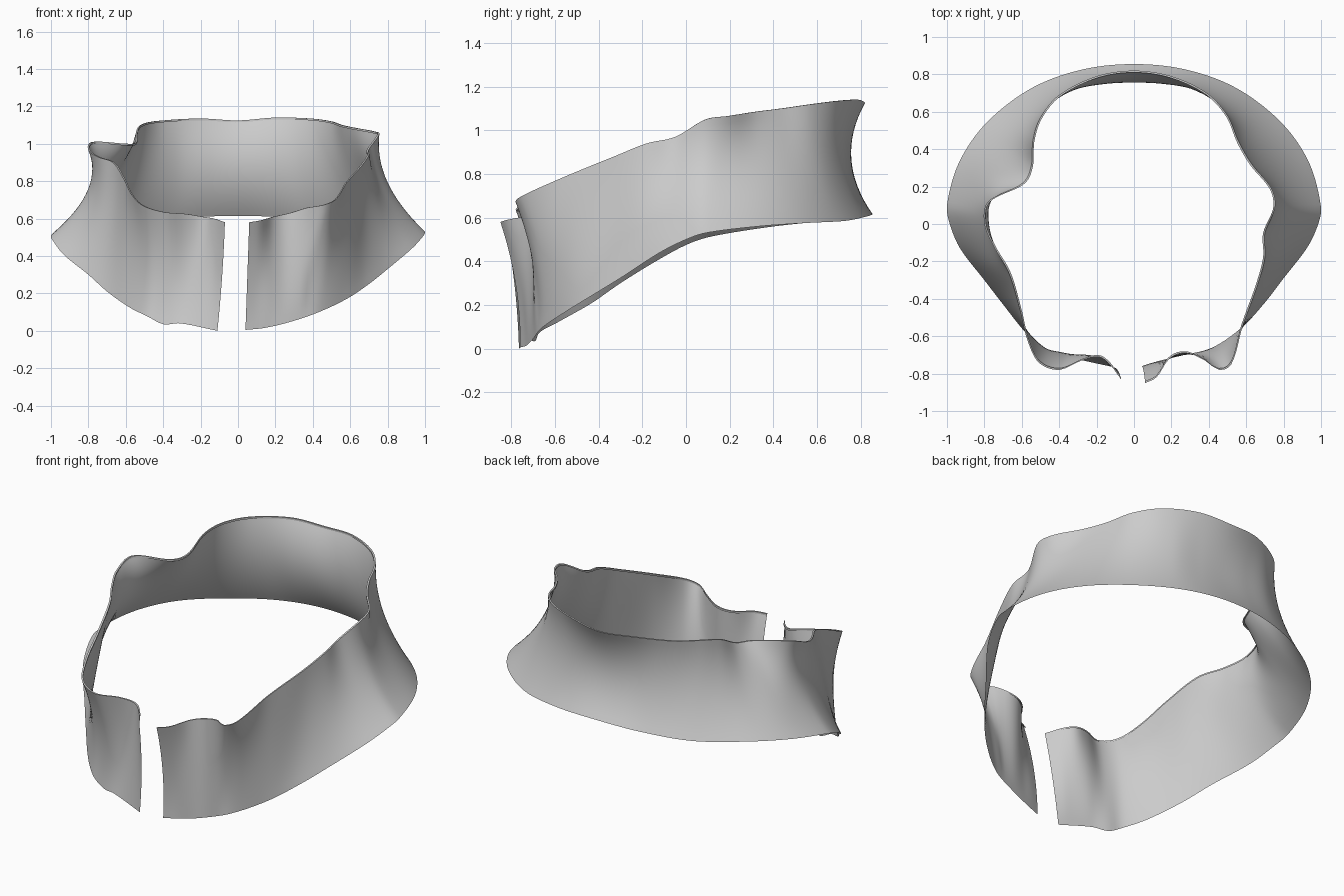
import bpy, math
from mathutils import Vector

# Upper edge, counter-clockwise seen from above: right of the gap, round the back, to the left of the gap
TOP = [
    (.06, -.85, .58), (.12, -.82, .59), (.19, -.72, .61), (.28, -.69, .63), (.38, -.73, .66),
    (.45, -.78, .67), (.52, -.75, .70), (.58, -.55, .79), (.66, -.33, .88), (.70, -.18, .94),
    (.70, -.05, .97), (.755, .09, 1.05), (.735, .19, 1.065), (.63, .32, 1.085), (.56, .44, 1.10),
    (.50, .58, 1.12), (.39, .70, 1.135), (.20, .79, 1.14), (0, .82, 1.125), (-.20, .79, 1.135),
    (-.40, .69, 1.125), (-.50, .57, 1.11), (-.54, .45, 1.08), (-.55, .31, 1.01), (-.60, .215, 1.0),
    (-.78, .12, 1.01), (-.80, 0, .965), (-.75, -.12, .93), (-.67, -.26, .90), (-.61, -.46, .81),
    (-.57, -.62, .73), (-.51, -.74, .67), (-.40, -.78, .635), (-.28, -.73, .625), (-.19, -.71, .61),
    (-.13, -.75, .60), (-.07, -.83, .58)]
# Right half of the waist line; the left half mirrors it (height is midway between the edges)
WAIST = [
    (.05, -.78, 0), (.14, -.745, 0), (.25, -.70, 0), (.38, -.70, 0), (.48, -.67, 0), (.59, -.54, 0),
    (.68, -.35, 0), (.755, -.19, 0), (.795, -.03, 0), (.80, .10, 0), (.745, .27, 0), (.645, .46, 0),
    (.51, .62, 0), (.33, .72, 0), (.16, .75, 0), (0, .757, 0)]
# Lower edge, same direction as the upper one
BOTTOM = [
    (.04, -.76, .005), (.14, -.73, .015), (.27, -.70, .045), (.42, -.66, .095), (.58, -.55, .17),
    (.70, -.42, .25), (.80, -.29, .33), (.93, -.12, .44), (.985, 0, .50), (1, .09, .53),
    (.935, .33, .56), (.79, .54, .575), (.55, .725, .585), (.28, .825, .605), (0, .855, .615),
    (-.28, .825, .605), (-.55, .725, .585), (-.79, .54, .575), (-.935, .33, .55), (-1, .10, .51),
    (-.985, 0, .475), (-.93, -.13, .405), (-.80, -.30, .30), (-.70, -.43, .21), (-.58, -.58, .125),
    (-.48, -.67, .075), (-.40, -.69, .035), (-.31, -.72, .04), (-.11, -.765, 0)]


def make_curve(points):
    """Smooth curve through the points, driven by the angle around the ring."""
    pts = [Vector(p) for p in points]
    ang = [math.atan2(p.x, -p.y) % (2 * math.pi) for p in pts]
    u = [(a - ang[0]) / (ang[-1] - ang[0]) for a in ang]
    last = len(pts) - 1
    tan = []
    for i in range(last + 1):
        a, b = max(i - 1, 0), min(i + 1, last)
        tan.append((pts[b] - pts[a]) / (u[b] - u[a]))

    def at(t):
        i = 0
        while i < last - 1 and t > u[i + 1]:
            i += 1
        h = u[i + 1] - u[i]
        s = (t - u[i]) / h
        return (pts[i] * (2*s**3 - 3*s*s + 1) + tan[i] * h * (s**3 - 2*s*s + s)
                + pts[i + 1] * (3*s*s - 2*s**3) + tan[i + 1] * h * (s**3 - s*s))
    return at


waist_ring = WAIST + [(-x, y, z) for x, y, z in reversed(WAIST[1:-1])] + [(-.085, -.785, 0)]
upper, waist, lower = make_curve(TOP), make_curve(waist_ring), make_curve(BOTTOM)
STATIONS, ROWS = 240, 16

# Flared band: each station is a parabola through the three lines, with a narrow turned-in hem on top
verts, faces = [], []
for k in range(STATIONS + 1):
    t = k / STATIONS
    a, m, b = upper(t), waist(t), lower(t)
    m.z = (a.z + b.z) / 2
    inward = -Vector((m.x, m.y, 0)).normalized()
    verts += [a + inward * .01 - Vector((0, 0, .01)), a + inward * .01]
    for r in range(ROWS + 1):
        s = r / ROWS
        verts.append(a * ((1 - s) * (1 - 2*s)) + m * (4*s * (1 - s)) + b * (s * (2*s - 1)))
n = ROWS + 3
for k in range(STATIONS):
    for r in range(n - 1):
        i = k * n + r
        faces.append((i, i + 1, i + n + 1, i + n))

mesh = bpy.data.meshes.new("collar_band")
mesh.from_pydata([tuple(v) for v in verts], [], faces)
mesh.update()
collar = bpy.data.objects.new("collar_band", mesh)
bpy.context.collection.objects.link(collar)

# Plain grey cloth
cloth = bpy.data.materials.new("light grey cloth")
cloth.diffuse_color = (.6, .6, .6, 1)
mesh.materials.append(cloth)

bpy.context.view_layer.objects.active = collar
collar.select_set(True)
bpy.ops.object.shade_smooth_by_angle(angle=math.radians(40))
